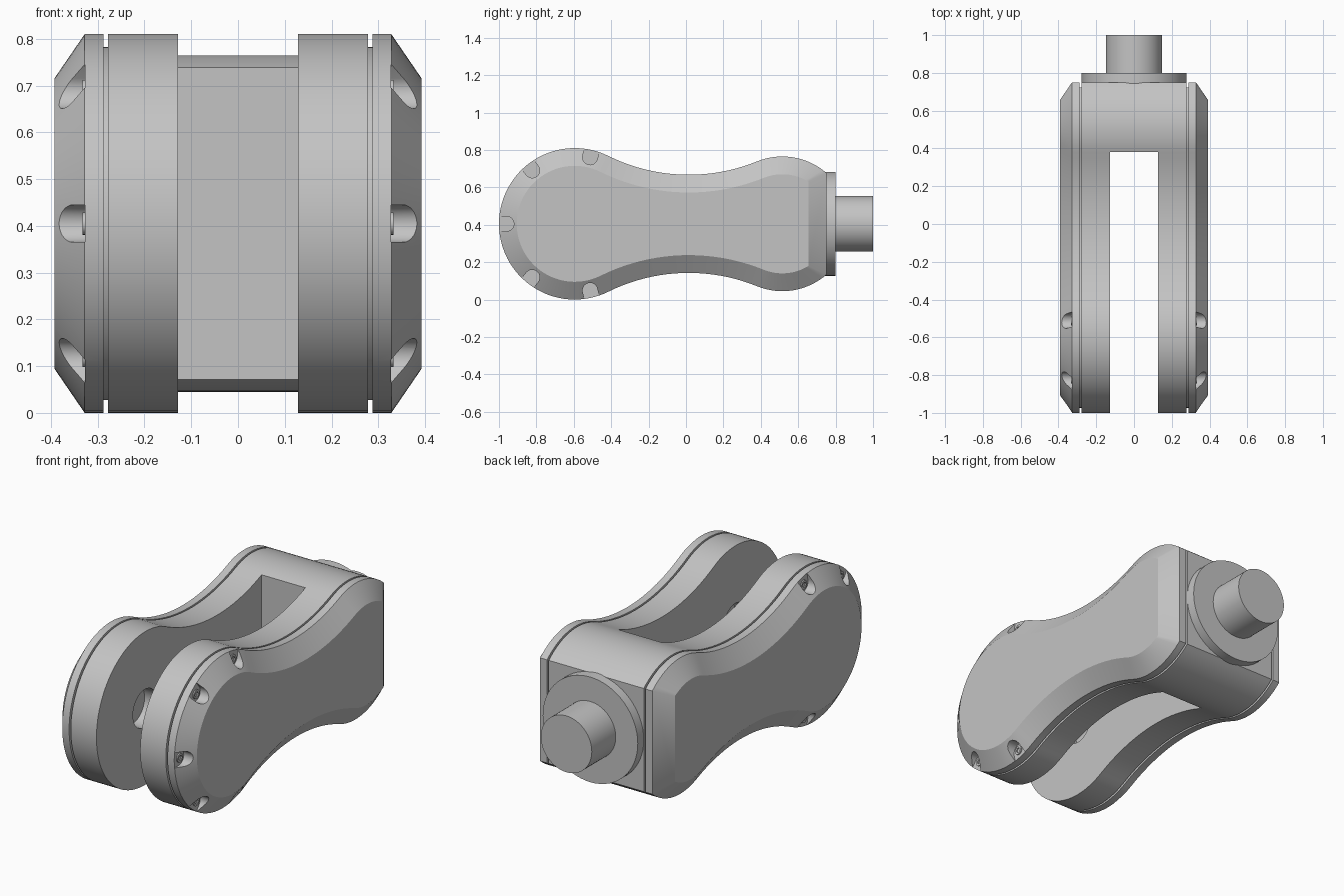
import bpy, bmesh, math
from math import cos, sin, pi, radians

if "Cube" in bpy.data.objects:
    bpy.data.objects.remove(bpy.data.objects["Cube"])

ZC = 0.405                 # height of the centre line
C1, R1 = -0.595, 0.405     # front lobe
C2, R2 = 0.515, 0.36       # rear lobe
RW, END = 0.97, 0.75       # waist radius, rear cut

grey = bpy.data.materials.new("light grey metal")
grey.diffuse_color = (0.55, 0.55, 0.55, 1)
grey.use_nodes = True
grey.node_tree.nodes["Principled BSDF"].inputs["Base Color"].default_value = grey.diffuse_color


def loft(name, shells):
    """Each shell is a list of equal-length loops, bridged and capped."""
    bm = bmesh.new()
    for loops in shells:
        rings = [[bm.verts.new(p) for p in lp] for lp in loops]
        n = len(rings[0])
        for a, b in zip(rings, rings[1:]):
            for i in range(n):
                j = (i + 1) % n
                bm.faces.new((a[i], a[j], b[j], b[i]))
        bm.faces.new(rings[0][::-1])
        bm.faces.new(rings[-1])
    bmesh.ops.recalc_face_normals(bm, faces=bm.faces[:])
    me = bpy.data.meshes.new(name)
    bm.to_mesh(me)
    bm.free()
    me.materials.append(grey)
    ob = bpy.data.objects.new(name, me)
    bpy.context.collection.objects.link(ob)
    return ob


def activate(ob):
    bpy.ops.object.select_all(action='DESELECT')
    ob.select_set(True)
    bpy.context.view_layer.objects.active = ob


def cut(ob, cutter):
    mod = ob.modifiers.new("cut", 'BOOLEAN')
    mod.operation, mod.solver, mod.object = 'DIFFERENCE', 'EXACT', cutter
    activate(ob)
    bpy.ops.object.modifier_apply(modifier=mod.name)
    bpy.data.objects.remove(cutter)


def smooth(ob):
    activate(ob)
    bpy.ops.object.shade_smooth_by_angle(angle=radians(30))


def arc(cy, cz, r, a0, a1, n):
    return [(cy + r * cos(a0 + (a1 - a0) * i / n), cz + r * sin(a0 + (a1 - a0) * i / n))
            for i in range(n + 1)]


def outline(x, d=0.0):
    """Two-lobed side profile at x, offset inwards by d."""
    a, b, c = R1 + RW, R2 + RW, C2 - C1
    y0 = C1 + (a * a - b * b + c * c) / (2 * c)
    h = math.sqrt(a * a - (y0 - C1) ** 2)
    f1, f2 = math.atan2(h, y0 - C1), math.atan2(h, y0 - C2)
    fe = math.acos((END - d - C2) / (R2 - d))
    top = arc(C1, 0, R1 - d, pi, f1, 30)
    top += arc(y0, h, RW + d, f1 + pi, f2 + pi, 20)[1:]
    top += arc(C2, 0, R2 - d, f2, fe, 16)[1:]
    pts = top + [(y, -z) for y, z in top[:0:-1]]
    return [(x, y, z + ZC) for y, z in pts]


def box(x, y0, y1, z0, z1):
    return [[(s * x, y, z) for y, z in ((y0, z0), (y1, z0), (y1, z1), (y0, z1))]
            for s in (-1, 1)]


def ring_x(x, r, n=48):
    return [(x, y, z + ZC) for y, z in arc(C1, 0, r, 0, 2 * pi, n)[:-1]]


def ring_y(y, r, n=64):
    return [(p, y, q + ZC) for p, q in arc(0, 0, r, 0, 2 * pi, n)[:-1]]


# forked body with pivot sockets on the inner faces
body = loft("forked_body", [[outline(-0.278), outline(0.278)]])
cut(body, loft("slot_cutter", [box(0.128, -1.2, 0.38, -0.2, 1.0)]))
cut(body, loft("socket_cutter", [[ring_x(-0.2, 0.1), ring_x(0.2, 0.1)]]))
smooth(body)

ANGLES = [radians(180 + 51.5 * k) for k in range(-2, 3)]


def slot_loop(x, a):
    """U-shaped screw pocket, open towards the rim."""
    u = arc(0.365, 0, 0.04, pi / 2, 1.5 * pi, 14) + [(0.5, -0.04), (0.5, 0.04)]
    return [(x, C1 + p * cos(a) - q * sin(a), ZC + p * sin(a) + q * cos(a)) for p, q in u]


def screw_loop(x, a, r, hexed=False):
    pts = []
    for i in range(24):
        t = 2 * pi * i / 24
        k = cos(pi / 6) / cos(t % (pi / 3) - pi / 6) if hexed else 1
        pts.append((x, C1 + 0.362 * cos(a) + r * k * cos(t), ZC + 0.362 * sin(a) + r * k * sin(t)))
    return pts


for s, side in ((-1, "left"), (1, "right")):
    # recessed seam between body and cover
    smooth(loft(side + "_seam", [[outline(s * 0.275, 0.027), outline(s * 0.291, 0.027)]]))
    # bevelled cover with screw pockets
    cover = loft(side + "_cover", [[outline(s * 0.288), outline(s * 0.328),
                                    outline(s * 0.393, 0.095)]])
    cut(cover, loft("pocket_cutter", [[slot_loop(s * 0.327, a), slot_loop(s * 0.45, a)]
                                      for a in ANGLES]))
    smooth(cover)
    # socket-head screws
    smooth(loft(side + "_screws", [[screw_loop(s * 0.32, a, 0.024), screw_loop(s * 0.333, a, 0.024),
                                    screw_loop(s * 0.333, a, 0.014, True),
                                    screw_loop(s * 0.325, a, 0.014, True)] for a in ANGLES]))

# rear flange and shaft
smooth(loft("rear_flange", [[ring_y(0.74, 0.278), ring_y(0.8, 0.278)]]))
smooth(loft("rear_shaft", [[ring_y(0.79, 0.149), ring_y(1.0, 0.149)]]))
